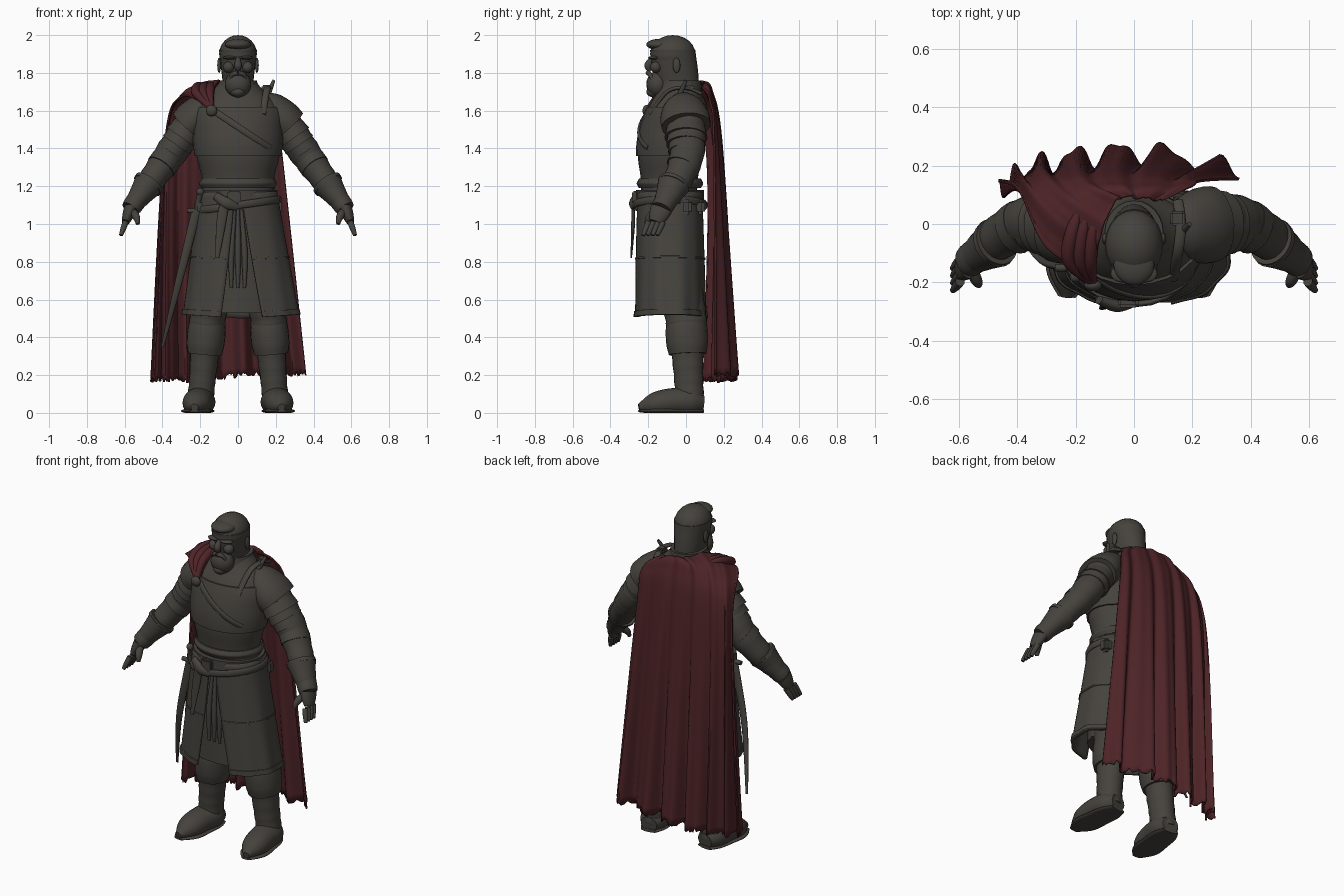
import bpy, bmesh, random
from math import sin, cos, pi, sqrt, copysign
from mathutils import Vector

random.seed(4)
if "Cube" in bpy.data.objects:
    bpy.data.objects.remove(bpy.data.objects["Cube"])

ACROSS, DEPTH, UP = Vector((1, 0, 0)), Vector((0, 1, 0)), Vector((0, 0, 1))
STEPS = 24
TURN = [2 * pi * j / STEPS for j in range(STEPS)]
STEP_RANGE = [i / STEPS for i in range(STEPS + 1)]
SIDES = (("left", 1), ("right", -1))


def material(name, colour):
    made = bpy.data.materials.new(name)
    made.use_nodes = True
    made.diffuse_color = (*colour, 1)
    shader = next(node for node in made.node_tree.nodes if node.type == 'BSDF_PRINCIPLED')
    shader.inputs["Base Color"].default_value = (*colour, 1)
    return made


GREY = material("dark grey leather", (.06, .055, .046))
RED = material("dark red cloth", (.075, .017, .02))


def finish(name, bm, mat, thickness=0):
    bmesh.ops.recalc_face_normals(bm, faces=bm.faces)
    mesh = bpy.data.meshes.new(name)
    bm.to_mesh(mesh)
    bm.free()
    mesh.materials.append(mat)
    mesh.shade_smooth()
    mesh.set_sharp_from_angle(angle=.8)
    part = bpy.data.objects.new(name, mesh)
    bpy.context.scene.collection.objects.link(part)
    if thickness:
        shell = part.modifiers.new("thickness", 'SOLIDIFY')
        shell.thickness, shell.offset = thickness, 0


def sample(values, t):
    """Smooth value at t from 0 to 1 along evenly spaced numbers or vectors."""
    last = len(values) - 1
    if last == 0:
        return values[0]
    i = min(int(t * last), last - 1)
    f = t * last - i
    before, start, end, after = (values[max(i - 1, 0)], values[i], values[i + 1],
                                 values[min(i + 2, last)])
    slope_in, slope_out = (end - before) / 2, (after - start) / 2
    ease = f * f * (3 - 2 * f)
    return (start * (1 - ease) + end * ease + slope_in * (f * (1 - f) * (1 - f))
            - slope_out * (f * f * (1 - f)))


def sheet(name, rows, mat=GREY, closed=False, thickness=0):
    bm = bmesh.new()
    grid = [[bm.verts.new(point) for point in row] for row in rows]
    count = len(rows[0])
    for upper, lower in zip(grid, grid[1:]):
        for j in range(count if closed else count - 1):
            k = (j + 1) % count
            bm.faces.new((upper[j], upper[k], lower[k], lower[j]))
    if closed:
        bm.faces.new(grid[0])
        bm.faces.new(grid[-1])
    finish(name, bm, mat, thickness)


def tube(name, path, radii, flat=1, mat=GREY, ref=DEPTH, side=1, ripple=0):
    """Sweep an oval along a path; flat scales the oval along ref."""
    path = [Vector(point) for point in path]
    centres = [sample(path, t) for t in STEP_RANGE]
    rows = []
    for i, centre in enumerate(centres):
        along = (centres[min(i + 1, STEPS)] - centres[max(i - 1, 0)]).normalized()
        wide = along.cross(ref).normalized()
        deep = wide.cross(along) * flat
        radius = sample(radii, i / STEPS) * (1 + ripple * sin(i * 2))
        ring = [centre + (wide * cos(a) + deep * sin(a)) * radius for a in TURN]
        rows.append([(side * p.x, p.y, max(p.z, 0)) for p in ring])
    sheet(name, rows, mat, closed=True)


def loft(name, low, high, widths, depths, centres, span=(0, 1), grow=0, ripple=0):
    """Stack level ovals evenly from low to high."""
    rows = []
    for step in STEP_RANGE:
        t = span[0] + (span[1] - span[0]) * step
        wide, deep, middle = (sample(values, t) for values in (widths, depths, centres))
        rows.append([((wide + grow) * cos(a) * (1 + ripple * sin(8 * a)),
                      middle + (deep + grow) * sin(a), low + (high - low) * t) for a in TURN])
    sheet(name, rows, closed=True)


def blob(name, place, size, mat=GREY):
    bm = bmesh.new()
    bmesh.ops.create_uvsphere(bm, u_segments=20, v_segments=12, radius=1)
    bmesh.ops.scale(bm, vec=size, verts=bm.verts)
    bmesh.ops.translate(bm, vec=place, verts=bm.verts)
    finish(name, bm, mat)


def box(name, place, size):
    bm = bmesh.new()
    bmesh.ops.create_cube(bm, size=1)
    bmesh.ops.scale(bm, vec=size, verts=bm.verts)
    bmesh.ops.translate(bm, vec=place, verts=bm.verts)
    bmesh.ops.bevel(bm, geom=bm.edges[:], offset=min(size) / 4, segments=2, affect='EDGES')
    finish(name, bm, GREY)


# Torso, breastplate and collar
chest_low, chest_high = 1.1, 1.75
chest_widths = [.2, .19, .22, .23, .22, .1]
chest_depths = [.15, .15, .17, .17, .15, .1]
chest_centres = [-.09, -.08, -.03]
chest = (chest_low, chest_high, chest_widths, chest_depths, chest_centres)
loft("torso", *chest)
loft("breastplate", *chest, span=(.4, .8), grow=.01)
loft("collar", 1.63, 1.76, [.16, .12, .1], [.15, .12, .11], [-.04, -.03])


def on_chest(x, z):
    t = (z - chest_low) / (chest_high - chest_low)
    bulge = sqrt(1 - (x / sample(chest_widths, t)) ** 2)
    return x, sample(chest_centres, t) - (sample(chest_depths, t) + .01) * bulge, z


tube("chest_strap", [on_chest(-.13 + .3 * t, 1.6 - .2 * t) for t in STEP_RANGE], [.017], flat=.5)
tube("shoulder_strap", [(.13, -.19, 1.58), (.15, -.1, 1.7), (.16, 0, 1.72), (.15, .08, 1.69)],
     [.01], flat=1.8, ref=ACROSS)
box("shoulder_buckle", (.15, .02, 1.72), (.05, .05, .03))
tube("strap_end", [(.16, -.03, 1.69), (.19, 0, 1.76)], [.015, .008])

# Head with hair, beard and face
loft("head", 1.64, 1.92, [.08, .08, .09, .1], [.09, .11, .12, .12], [-.03, -.07])
blob("hair", (0, -.07, 1.9), (.1, .12, .1))
blob("hair_front", (0, -.14, 1.95), (.07, .07, .03))
blob("beard", (0, -.15, 1.74), (.07, .06, .07))
blob("beard_tip", (0, -.17, 1.7), (.04, .04, .03))
tube("nose", [(0, -.18, 1.88), (0, -.2, 1.84), (0, -.19, 1.81)], [.01, .02, .01])
for label, side in SIDES:
    blob(label + "_brow", (side * .04, -.17, 1.88), (.04, .03, .01))
    blob(label + "_cheek", (side * .05, -.16, 1.83), (.03, .03, .03))
    blob(label + "_ear", (side * .1, -.05, 1.84), (.01, .02, .04))
    tube(label + "_moustache", [(0, -.2, 1.8), (.03, -.19, 1.79), (.05, -.17, 1.75)],
         [.014, .008], side=side)

# Arms, shoulder armour, gauntlets and hands
shoulder, elbow = Vector((.2, 0, 1.6)), Vector((.38, 0, 1.34))
wrist, fingertip = Vector((.57, -.13, 1.08)), Vector((.62, -.19, .94))
knuckles = wrist.lerp(fingertip, .5)
for label, side in SIDES:
    tube(label + "_sleeve", [shoulder, elbow, wrist], [.09, .08, .05], flat=1.1, side=side, ripple=.03)
    tube(label + "_pauldron", [(.13, -.02, 1.67), (.27, 0, 1.52)], [.04, .08, .1, .1], flat=1.3, side=side)
    for i in range(3):
        top = .35 + .15 * i
        tube(f"{label}_arm_plate_{i + 1}", [shoulder.lerp(elbow, top), shoulder.lerp(elbow, top + .2)],
             [.085 - .005 * i, .095 - .008 * i], flat=1.2, side=side)
    tube(label + "_elbow_band", [elbow, elbow.lerp(wrist, .15)], [.08], flat=1.1, side=side)
    tube(label + "_gauntlet", [elbow.lerp(wrist, .5), wrist], [.08, .06, .04], flat=1.1, side=side)
    tube(label + "_cuff_rim", [elbow.lerp(wrist, .47), elbow.lerp(wrist, .53)], [.083], side=side)
    tube(label + "_palm", [wrist, knuckles], [.035, .03, .02], flat=1.7, side=side)
    for j in range(4):
        spread = DEPTH * (j - 1.5) * .025
        tube(f"{label}_finger_{j + 1}", [knuckles + spread, fingertip + spread],
             [.016, .015, .01], side=side)
    tube(label + "_thumb", [wrist, wrist + Vector((-.03, -.06, -.04)), wrist + Vector((-.04, -.08, -.08))],
         [.02, .02, .01], side=side)

# Legs and boots
hip, knee, ankle = Vector((.11, -.05, .8)), Vector((.16, 0, .5)), Vector((.2, .02, .05))
heel, instep, toe = Vector((.19, .09, .05)), Vector((.21, -.06, .06)), Vector((.23, -.25, .03))
for label, side in SIDES:
    tube(label + "_trouser", [hip, knee, knee.lerp(ankle, .2)], [.1, .09], flat=1.15, side=side, ripple=.02)
    tube(label + "_boot_cuff", [knee, knee.lerp(ankle, .42)], [.09, .1, .1, .09], flat=1.1, side=side)
    tube(label + "_boot_shaft", [knee, ankle], [.09, .08, .07, .07], flat=1.1, side=side, ripple=.02)
    tube(label + "_foot", [heel, instep, toe], [.05, .08, .08, .07, .02], flat=.9, ref=UP, side=side)
    tube(label + "_sole", [(p.x, p.y, .01) for p in (heel, instep, toe)],
         [.05, .075, .08, .08, .03], flat=.2, ref=UP, side=side)


# Split coat skirt over a closed tunic
def coat(name, top, bottom, grow, thickness):
    rows = []
    for step in STEP_RANGE:
        z = top + (bottom - top) * step
        drop = (1.17 - z) / .67
        gap = .05 + .26 * drop
        row = []
        for j in range(81):
            a = gap + (pi - gap) * j / 40
            pleat = 1 + .015 * drop * sin(11 * a)
            x, y = (copysign(abs(c) ** .85, c) * pleat for c in (sin(a), -cos(a)))
            row.append((.02 * drop + (.2 + .1 * drop + grow) * x,
                        (.165 + .02 * drop + grow) * y - .085, z + .02 * drop * abs(x)))
        rows.append(row)
    sheet(name, rows, thickness=thickness)


coat("coat_skirt", 1.17, .5, 0, .014)
coat("coat_hem", .53, .5, .004, .02)
coat("coat_seam", .82, .81, .003, .018)
loft("tunic", .53, 1.15, [.24, .22, .18], [.15, .14], [-.08], ripple=.015)
for i in range(3):
    x = .035 * (i - 1)
    tube(f"tunic_fold_{i + 1}", [(x / 2, -.22, 1.08), (x, -.23, .85), (x, -.23, .66)], [.008, .016, .008])

# Belts, knot, hanging strap and pouches
loft("waist_sash", 1.19, 1.24, [.195, .206, .195], [.165, .176, .165], [-.085])
loft("belt", 1.11, 1.18, [.21], [.18], [-.085])
tube("sword_belt", [(.22 * sin(a), -.085 - .19 * cos(a), 1.1 + .03 * sin(a)) for a in TURN + TURN[:1]],
     [.01], flat=2, ref=UP)
box("belt_buckle", (-.02, -.27, 1.14), (.07, .03, .07))
tube("belt_knot", [(-.12, -.26, 1.15), (-.06, -.28, 1.11), (0, -.27, 1.09)], [.02, .03, .02], flat=.7)
tube("hanging_strap", [(-.07, -.28, 1.12), (-.09, -.28, 1), (-.11, -.29, .82)], [.025, .025, .01], flat=.4)
for label, x, y in (("right", -.2, -.15), ("left", .2, 0), ("back", .12, .07)):
    box(label + "_pouch", (x, y, 1.09), (.06, .06, .08))

# Sheathed sword on the right hip
hilt, point = Vector((-.22, -.15, 1.07)), Vector((-.4, -.02, .35))
pommel = hilt + Vector((.02, -.03, .1))
tube("scabbard", [hilt, hilt.lerp(point, .5) - DEPTH * .04, point], [.026, .02, .008], flat=.6)
tube("sword_guard", [hilt - ACROSS * .05, hilt + ACROSS * .05], [.013])
tube("sword_grip", [hilt, pommel], [.015])
blob("sword_pommel", pommel, (.02, .02, .02))

# Cloak, guided by lines from the neck to the hem
guides = [[Vector(p) for p in line] for line in (
    [(-.13, -.19, 1.6), (-.3, -.08, 1.67), (-.39, .1, 1.4), (-.46, .1, .17)],
    [(-.12, -.06, 1.74), (-.27, .06, 1.7), (-.36, .16, 1.4), (-.37, .18, .17)],
    [(-.06, .08, 1.75), (-.16, .13, 1.7), (-.19, .18, 1.4), (-.18, .23, .17)],
    [(.02, .09, 1.74), (.02, .13, 1.7), (.02, .18, 1.4), (.07, .24, .2)],
    [(.1, .08, 1.72), (.2, .13, 1.64), (.23, .15, 1.4), (.36, .17, .2)])]
rows = []
for i in range(2 * STEPS + 1):
    v = i / (2 * STEPS)
    across = [sample(line, v) for line in guides]
    row = [sample(across, j / 120) for j in range(121)]
    for j, p in enumerate(row):
        u = 2 * pi * j / 120
        wave = .7 * sin(6.5 * u + v) + .3 * sin(12 * u + 1)
        p.y += (.005 + .03 * max(1.7 - p.z, 0)) * wave
        p.z += .006 * wave * (1 - v) + (random.uniform(-.01, .02) if v == 1 else 0)
    rows.append(row)
sheet("cloak", rows, RED, thickness=.01)
for i in range(3):
    out = ACROSS * -.035 * i
    tube(f"cloak_gather_{i + 1}", [(-.14, -.2, 1.61), out + Vector((-.15, -.13, 1.69)),
         out + Vector((-.14, -.02, 1.73)), out + Vector((-.1, .08, 1.72))], [.014, .025, .014],
         mat=RED, ref=ACROSS)
blob("cloak_clasp", (-.14, -.21, 1.6), (.03, .02, .03))
